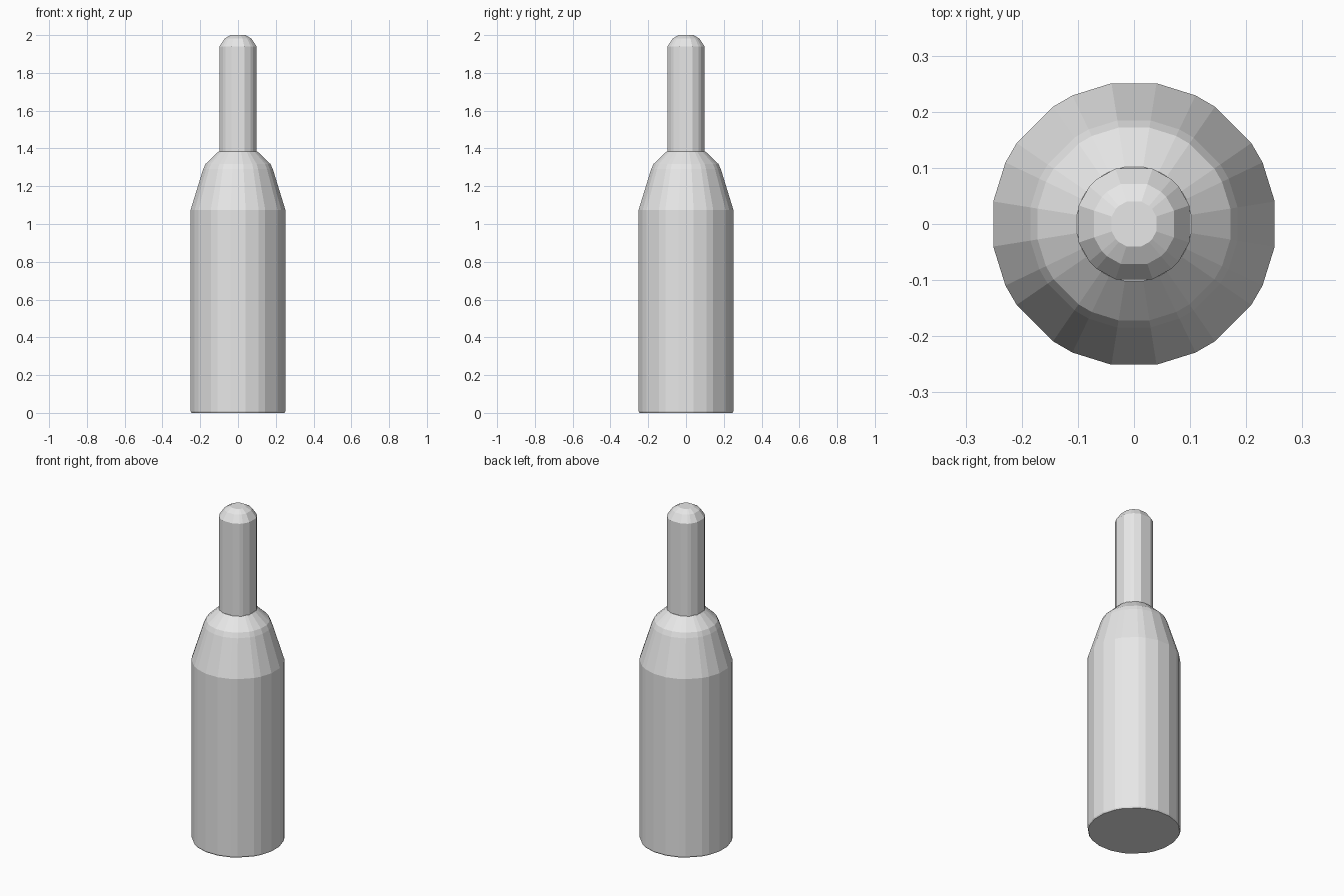
import bpy, bmesh, math

old = bpy.data.objects.get("Cube")
if old:
    bpy.data.objects.remove(old, do_unlink=True)

grey = bpy.data.materials.new("plain_grey")
grey.use_nodes = True
grey.diffuse_color = (0.8, 0.8, 0.8, 1)
grey.node_tree.nodes["Principled BSDF"].inputs["Base Color"].default_value = (0.8, 0.8, 0.8, 1)


def lathe(name, profile, quadrant):
    """Closed solid: (radius, height) rings with facet angles repeated in each quadrant."""
    angles = [math.radians(a + q * 90) for q in range(4) for a in quadrant]
    bm = bmesh.new()
    rings = [[bm.verts.new((r * math.cos(a), r * math.sin(a), z)) for a in angles]
             for r, z in profile]
    n = len(angles)
    for low, high in zip(rings, rings[1:]):
        for i in range(n):
            j = (i + 1) % n
            bm.faces.new((low[i], low[j], high[j], high[i]))
    bm.faces.new(rings[0][::-1])
    bm.faces.new(rings[-1])
    mesh = bpy.data.meshes.new(name)
    bm.to_mesh(mesh)
    bm.free()
    mesh.materials.append(grey)
    obj = bpy.data.objects.new(name, mesh)
    bpy.context.collection.objects.link(obj)
    return obj


# Faceted body with a sloping shoulder
lathe("bottle_body",
      [(0.25, 0), (0.254, 0.008), (0.254, 1.075), (0.187, 1.29), (0.174, 1.318), (0.103, 1.385)],
      (9.1, 25.6, 34.6, 55.4, 64.4, 80.9))

# Slim neck with a rounded tip
lathe("bottle_neck",
      [(0.104, 1.38), (0.104, 1.94), (0.075, 1.982), (0.042, 2.0)],
      (18.6, 40, 50, 71.4))
